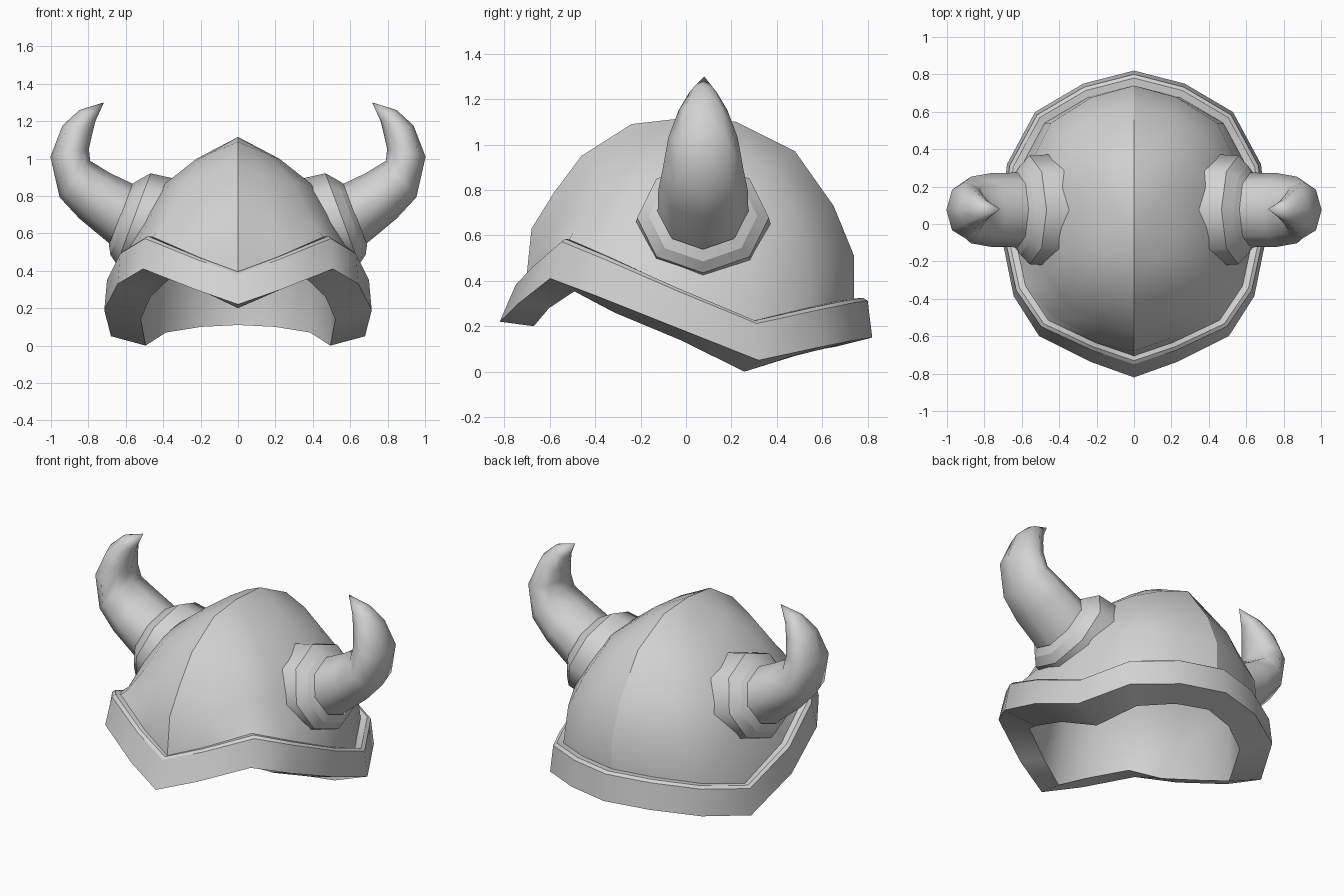
import bpy, bmesh, math
from mathutils import Vector

cube = bpy.data.objects.get("Cube")
if cube:
    bpy.data.objects.remove(cube, do_unlink=True)

grey = bpy.data.materials.new("plain grey")
grey.use_nodes = True
colour = (0.65, 0.65, 0.65, 1)
grey.diffuse_color = colour
grey.node_tree.nodes["Principled BSDF"].inputs["Base Color"].default_value = colour


def loft(name, rings, start=None, end=None, sharp_rings=(), ridge_from=None):
    """Skin a list of rings smoothly, with chosen rings and a middle ridge kept sharp."""
    bm = bmesh.new()
    rows = [[bm.verts.new(p) for p in ring] for ring in rings]
    count = len(rows[0])
    for low, high in zip(rows, rows[1:]):
        for i in range(count):
            j = (i + 1) % count
            bm.faces.new((low[i], low[j], high[j], high[i]))
    for tip, row in ((start, rows[0]), (end, rows[-1])):
        if tip:
            point = bm.verts.new(tip)
            for i in range(count):
                bm.faces.new((row[i], row[(i + 1) % count], point))
    bmesh.ops.recalc_face_normals(bm, faces=bm.faces)
    for face in bm.faces:
        face.smooth = True
    for r in sharp_rings:
        for i in range(count):
            bm.edges.get((rows[r][i - 1], rows[r][i])).smooth = False
    if ridge_from is not None:
        crest = {v for row in rows[ridge_from:] for v in (row[0], row[count // 2])}
        crest.add(point)
        for edge in bm.edges:
            if crest.issuperset(edge.verts):
                edge.smooth = False
    mesh = bpy.data.meshes.new(name)
    bm.to_mesh(mesh)
    bm.free()
    mesh.materials.append(grey)
    obj = bpy.data.objects.new(name, mesh)
    bpy.context.collection.objects.link(obj)


# Half outline of the helmet from front to back, and the wavy brim heights
outline = [(0, -1), (.32, -.9), (.71, -.73), (.9, -.47), (1, -.04),
           (.95, .39), (.74, .73), (.38, .915), (0, 1)]
brim = [.22, .30, .41, .33, .19, .05, .11, .14, .15]
inner_brim = [.20, .28, .355, .26, .14, 0, .07, .10, .11]


def full_ring(half):
    return half + [(-x, y, z) for x, y, z in reversed(half[1:-1])]


def brim_ring(side, front, back, heights, lift=0):
    return full_ring([(x * side, y * (front if y < 0 else back), z + lift)
                      for (x, y), z in zip(outline, heights)])


def dome_ring(side, front, back):
    """Each argument is a (radius, height) pair; heights blend around the ring."""
    half = []
    for (x, y), base in zip(outline, brim):
        radius, height = front if y < 0 else back
        z = side[1] + (height - side[1]) * y ** 4
        half.append((x * side[0], y * radius, max(z, base + .2)))
    return full_ring(half)


# Dome levels: side, front and back profile
levels = [((.60, .53), (.68, .63), (.74, .51)),
          ((.51, .70), (.58, .79), (.65, .73)),
          ((.41, .85), (.46, .95), (.48, .97)),
          ((.22, 1.0), (.24, 1.09), (.22, 1.10))]

# Helmet shell: lining from crown to brim, band, then outer dome
dome = [dome_ring(*level) for level in levels]
lining = [[(x * .86, y * .89, z - .08) for x, y, z in ring] for ring in reversed(dome)]
band = [brim_ring(.52, .67, .66, inner_brim),
        brim_ring(.715, .82, .82, brim),
        brim_ring(.70, .75, .80, brim, .162),
        brim_ring(.68, .73, .78, brim, .175),
        brim_ring(.645, .705, .74, brim, .172)]
first = len(lining)
foot = first + len(band) - 1
loft("helmet_shell", lining + band + dome, start=(0, 0, 1.02), end=(0, -.02, 1.115),
     sharp_rings=range(first, foot + 1), ridge_from=foot)


def tilted_ring(x, z, radius, depth, axis, sign):
    """Eight-sided oval ring about an axis lying in the front plane."""
    up = Vector((-axis.z, 0, axis.x))
    ring = []
    for i in range(8):
        a = math.tau * i / 8
        p = Vector((x, .075, z)) + up * radius * math.cos(a)
        ring.append((sign * p.x, p.y + depth * math.sin(a), p.z))
    return ring


# Horn from root to tip: x, z, thickness in the front plane and in depth
path = [(.61, .695, .174, .20), (.765, .80, .147, .197), (.872, .89, .127, .178),
        (.90, 1.03, .105, .153), (.86, 1.15, .083, .108), (.805, 1.23, .052, .06)]
points = [Vector((x, 0, z)) for x, z, r, d in path]
collar_axis = Vector((.937, 0, .35))
directions = [collar_axis] + [(b - a).normalized() for a, b in zip(points, points[1:])]

for side_name, sign in (("left", 1), ("right", -1)):
    horn = [tilted_ring(*section, axis, sign) for section, axis in zip(path, directions)]
    loft(side_name + "_horn", horn, end=(sign * .717, .08, 1.30))

    # Bevelled collar at the horn root
    collar = [tilted_ring(x, z, r, r * 1.12, collar_axis, sign) for x, z, r in
              ((.44, .645, .266), (.558, .678, .259), (.608, .685, .213), (.63, .70, .172))]
    loft(side_name + "_collar", collar, sharp_rings=range(len(collar)))
